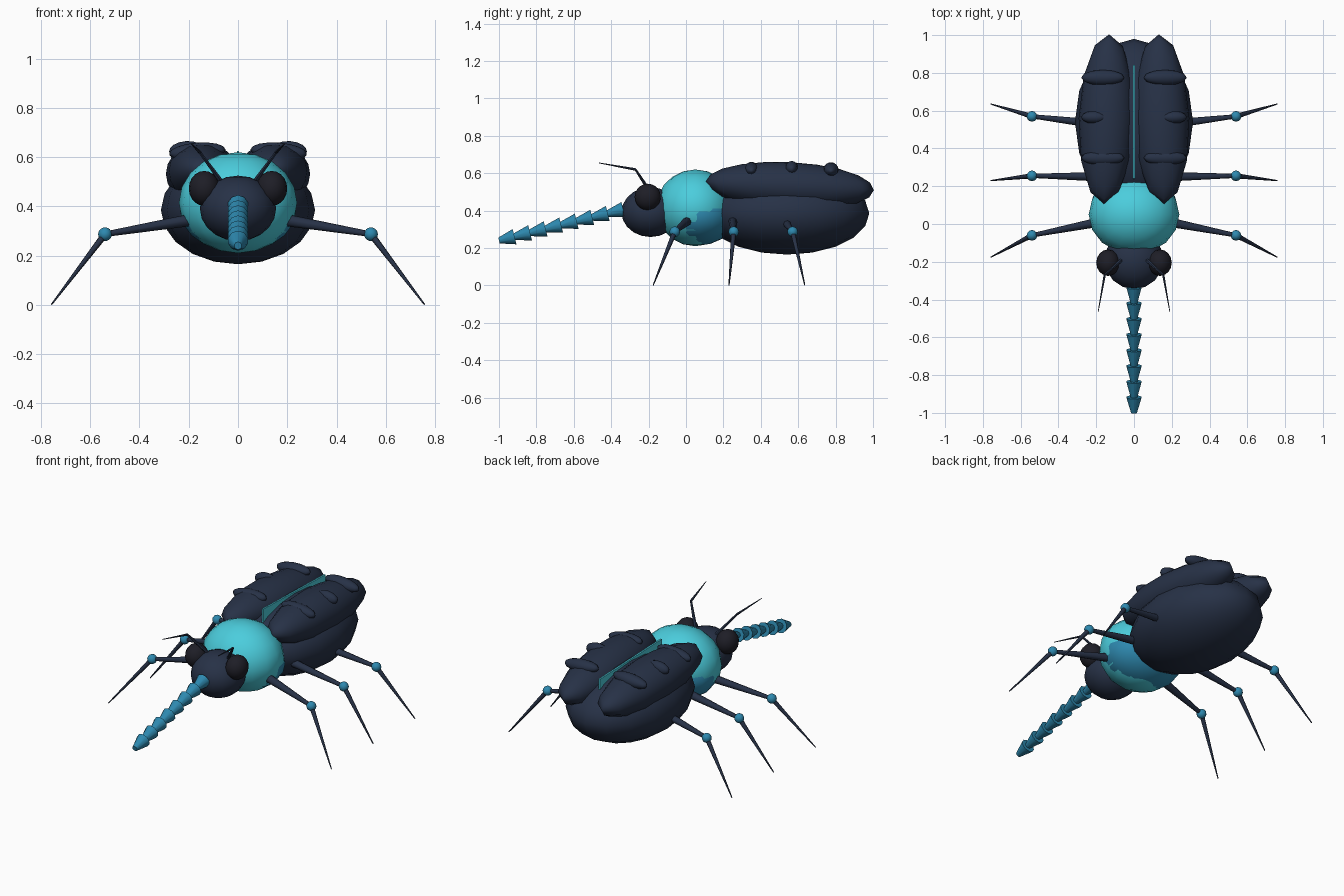
import bpy, math
from mathutils import Vector

if "Cube" in bpy.data.objects:
    bpy.data.objects.remove(bpy.data.objects["Cube"])


def material(name, rgb):
    m = bpy.data.materials.new(name)
    m.diffuse_color = (*rgb, 1)
    m.use_nodes = True
    m.node_tree.nodes["Principled BSDF"].inputs["Base Color"].default_value = m.diffuse_color
    return m


NAVY = material("dark_navy", (0.02, 0.031, 0.062))
BLACK = material("eye_black", (0.013, 0.013, 0.02))
CYAN = material("bright_cyan", (0.07, 0.61, 0.72))
BLUE = material("steel_blue", (0.027, 0.25, 0.43))


def finish(name, mat, angle):
    ob = bpy.context.object
    ob.name = name
    ob.data.materials.append(mat)
    bpy.ops.object.shade_smooth_by_angle(angle=math.radians(angle))
    return ob


def ellipsoid(name, mat, loc, radii, segments=16, rings=10, rot=(0, 0, 0)):
    bpy.ops.mesh.primitive_uv_sphere_add(segments=segments, ring_count=rings, radius=1,
                                         location=loc, rotation=rot)
    bpy.context.object.scale = radii
    return finish(name, mat, 50)


def rod(name, mat, a, b, r1, r2, sides=8):
    a, b = Vector(a), Vector(b)
    d = b - a
    bpy.ops.mesh.primitive_cone_add(vertices=sides, radius1=r1, radius2=r2, depth=d.length,
                                    location=(a + b) / 2,
                                    rotation=d.to_track_quat('Z', 'Y').to_euler())
    return finish(name, mat, 50)


# Body
ellipsoid("abdomen", NAVY, (0, 0.54, 0.385), (0.313, 0.44, 0.22))
ellipsoid("thorax_shield", CYAN, (0, 0.05, 0.415), (0.24, 0.21, 0.205))
ellipsoid("thorax_underside", BLUE, (0, 0.07, 0.38), (0.235, 0.2, 0.165))
ellipsoid("head", NAVY, (0, -0.19, 0.392), (0.155, 0.155, 0.133))

# Bright seam between the wing cases
bpy.ops.mesh.primitive_cube_add(size=1, location=(0, 0.54, 0.57), rotation=(-0.03, 0, 0))
bpy.context.object.scale = (0.01, 0.6, 0.09)
finish("wing_seam", CYAN, 30)

# Segmented snout of stacked tapering cones
start, end, count = Vector((0, -0.335, 0.405)), Vector((0, -1.0, 0.24)), 8
for i in range(count):
    a = start.lerp(end, i / count)
    b = start.lerp(end, min(1, (i + 1.1) / count))
    rod(f"snout_segment_{i + 1}", BLUE, a, b, 0.042, 0.016, 10)

# Paired parts
for side, s in (("right", 1), ("left", -1)):
    ellipsoid(f"{side}_wing_case", NAVY, (s * 0.145, 0.555, 0.532), (0.148, 0.45, 0.127),
              12, 10, (-0.05, 0, s * 0.03))

    # Raised ridges across the wing case
    for n, (x, y, z, rx, r) in enumerate(((0.165, 0.35, 0.622, 0.115, 0.04),
                                          (0.21, 0.565, 0.628, 0.07, 0.034),
                                          (0.165, 0.775, 0.62, 0.115, 0.041))):
        ellipsoid(f"{side}_wing_ridge_{n + 1}", NAVY, (s * x, y, z), (rx, r, 0.037),
                  12, 8, (0, s * 0.08, 0))

    ellipsoid(f"{side}_eye", BLACK, (s * 0.137, -0.205, 0.473), (0.063, 0.07, 0.071), 16, 10)

    # Elbowed antenna
    elbow = (s * 0.155, -0.27, 0.62)
    rod(f"{side}_antenna_base", NAVY, (s * 0.06, -0.185, 0.49), elbow, 0.011, 0.006, 6)
    rod(f"{side}_antenna_tip", NAVY, elbow, (s * 0.19, -0.465, 0.655), 0.007, 0.002, 6)

    # Legs: hip, knee and foot positions along y
    for pos, hip, knee, foot in (("front", 0.015, -0.06, -0.175),
                                 ("middle", 0.25, 0.255, 0.23),
                                 ("rear", 0.525, 0.57, 0.635)):
        k = (s * 0.54, knee, 0.287)
        rod(f"{side}_{pos}_upper_leg", NAVY, (s * 0.16, hip, 0.35), k, 0.026, 0.011)
        rod(f"{side}_{pos}_lower_leg", NAVY, k, (s * 0.757, foot, 0.002), 0.014, 0.003)
        ellipsoid(f"{side}_{pos}_knee", BLUE, k, (0.028, 0.028, 0.028), 12, 8)
